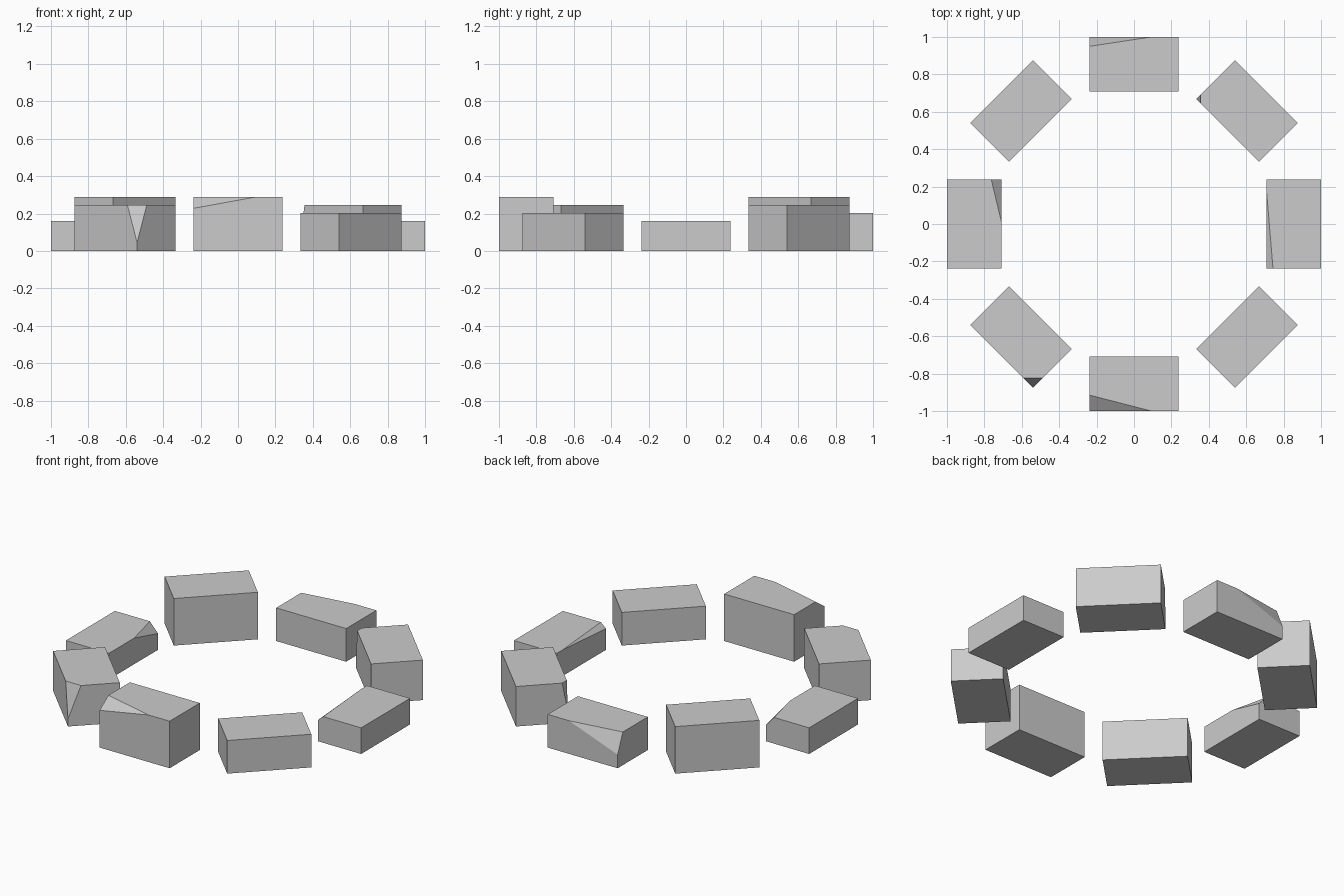
import bpy, bmesh, math
from mathutils import Matrix, Vector

if "Cube" in bpy.data.objects:
    bpy.data.objects.remove(bpy.data.objects["Cube"])

R_IN, R_OUT, HALF_W = 0.708, 1.0, 0.237


def stone(name, angle, height, chip=None):
    """Block in the ring; chip = (radial side, tangent side, radial cut, tangent cut, z cut)."""
    bm = bmesh.new()
    bmesh.ops.create_cube(bm, size=1)
    mid = (R_IN + R_OUT) / 2
    bmesh.ops.scale(bm, vec=(R_OUT - R_IN, 2 * HALF_W, height), verts=bm.verts)
    bmesh.ops.translate(bm, vec=(mid, 0, height / 2), verts=bm.verts)
    if chip:
        # slice one top corner off and close the cut
        sr, st, cr, ct, cz = chip
        corner = Vector((R_OUT if sr > 0 else R_IN, st * HALF_W, height))
        geom = bm.verts[:] + bm.edges[:] + bm.faces[:]
        bmesh.ops.bisect_plane(bm, geom=geom, dist=1e-5,
                               plane_co=corner - Vector((0, 0, cz)),
                               plane_no=Vector((sr / cr, st / ct, 1 / cz)).normalized(),
                               clear_outer=True)
        bmesh.ops.holes_fill(bm, edges=[e for e in bm.edges if e.is_boundary], sides=0)
    bmesh.ops.rotate(bm, cent=(0, 0, 0), matrix=Matrix.Rotation(math.radians(angle), 3, 'Z'),
                     verts=bm.verts)
    bmesh.ops.recalc_face_normals(bm, faces=bm.faces)
    mesh = bpy.data.meshes.new(name)
    bm.to_mesh(mesh)
    bm.free()
    bpy.context.collection.objects.link(bpy.data.objects.new(name, mesh))


# Ring of eight stones, counter-clockwise from the right
stone("stone_right", 0, 0.16, (-1, -1, 0.035, 0.42, 0.03))
stone("stone_back_right", 45, 0.245, (-1, 1, 0.032, 0.032, 0.17))
stone("stone_back", 90, 0.203, (1, 1, 0.05, 0.33, 0.12))
stone("stone_back_left", 135, 0.288)
stone("stone_left", 180, 0.16, (-1, -1, 0.055, 0.23, 0.06))
stone("stone_front_left", 225, 0.245, (1, 1, 0.073, 0.073, 0.2))
stone("stone_front", 270, 0.288, (1, -1, 0.085, 0.33, 0.06))
stone("stone_front_right", 315, 0.203)
